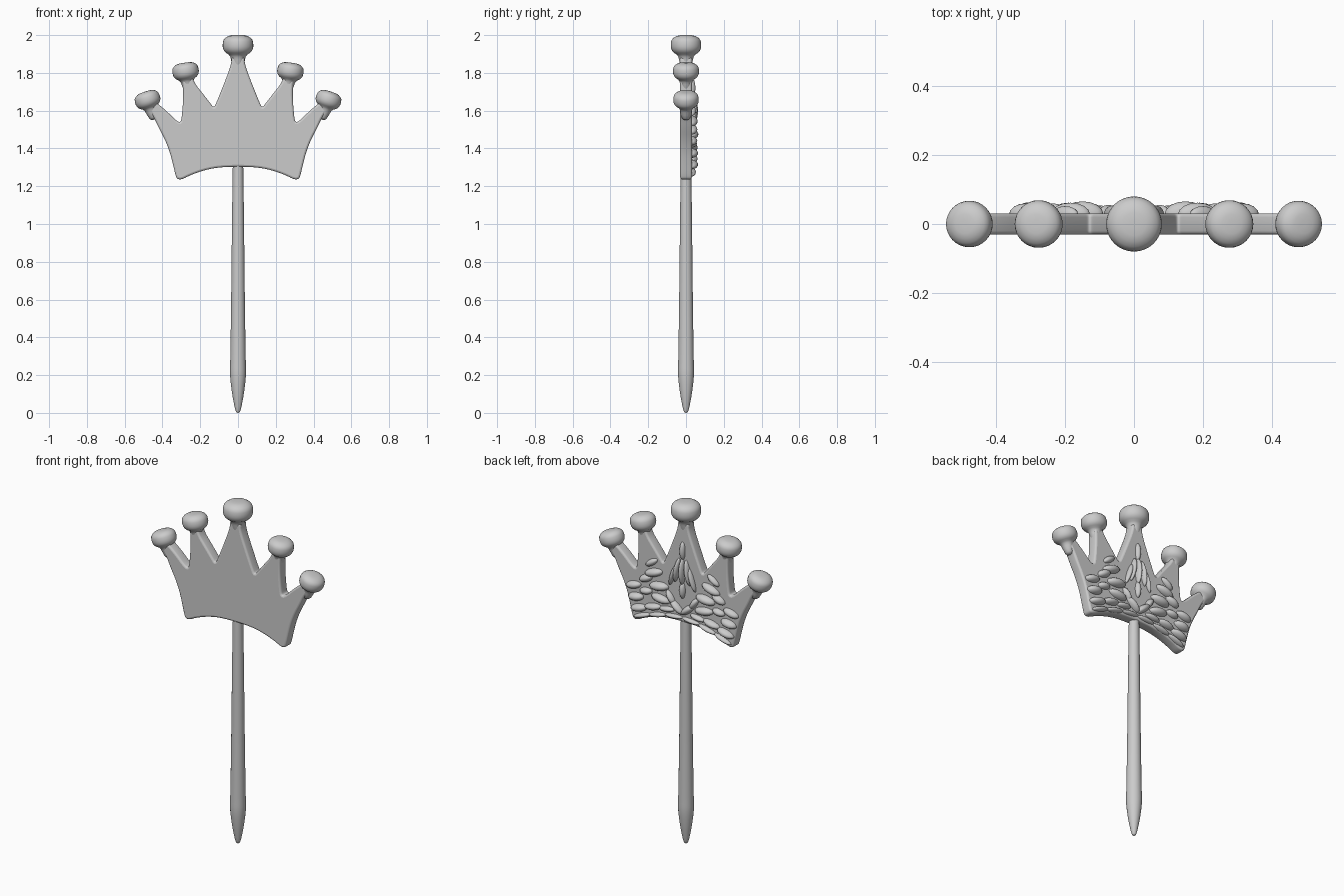
import bpy, bmesh
from math import radians, cos, sin, pi
from mathutils import Matrix, Vector

if "Cube" in bpy.data.objects:
    bpy.data.objects.remove(bpy.data.objects["Cube"])


def finish(name, bm, angle=50):
    bmesh.ops.recalc_face_normals(bm, faces=bm.faces)
    me = bpy.data.meshes.new(name)
    bm.to_mesh(me)
    bm.free()
    ob = bpy.data.objects.new(name, me)
    bpy.context.collection.objects.link(ob)
    smooth(ob, angle)
    return ob


def smooth(ob, angle):
    bpy.ops.object.select_all(action='DESELECT')
    ob.select_set(True)
    bpy.context.view_layer.objects.active = ob
    bpy.ops.object.shade_smooth_by_angle(angle=radians(angle))


def chaikin(pts, closed, rounds=2):
    # corner cutting rounds off a profile
    for _ in range(rounds):
        n = len(pts)
        out = [] if closed else [pts[0]]
        for i in range(n if closed else n - 1):
            a, b = Vector(pts[i]), Vector(pts[(i + 1) % n])
            out += [a.lerp(b, 0.25), a.lerp(b, 0.75)]
        pts = out if closed else out + [pts[-1]]
    return pts


def lathe(name, profile, mat=Matrix(), segs=32):
    bm = bmesh.new()
    rings = []
    for r, z in profile:
        if r < 1e-5:
            rings.append([bm.verts.new((0, 0, z))] * segs)
        else:
            rings.append([bm.verts.new((r * cos(2 * pi * i / segs), r * sin(2 * pi * i / segs), z))
                          for i in range(segs)])
    for lo, hi in zip(rings, rings[1:]):
        for i in range(segs):
            j = (i + 1) % segs
            bm.faces.new(list(dict.fromkeys((lo[i], lo[j], hi[j], hi[i]))))
    bm.transform(mat)
    return finish(name, bm)


# Stick with rounded point
stick = [(0, 0), (0.012, 0.003), (0.024, 0.06), (0.034, 0.12), (0.043, 0.2), (0.041, 0.27),
         (0.036, 0.6), (0.032, 1.0), (0.028, 1.3), (0.026, 1.36), (0, 1.37)]
lathe("stick", chaikin(stick, False))

# Crown plate: right half of the outline, mirrored
half = [(0.035, 1.89), (0.035, 1.845), (0.075, 1.74), (0.115, 1.64), (0.128, 1.615), (0.145, 1.637),
        (0.19, 1.695), (0.23, 1.745), (0.245, 1.79), (0.3, 1.785), (0.29, 1.735), (0.29, 1.66),
        (0.297, 1.57), (0.304, 1.535), (0.33, 1.55), (0.37, 1.59), (0.41, 1.625), (0.45, 1.655),
        (0.485, 1.62), (0.445, 1.565), (0.42, 1.51), (0.388, 1.45), (0.362, 1.385), (0.345, 1.32),
        (0.33, 1.255), (0.322, 1.238), (0.298, 1.235), (0.25, 1.26), (0.17, 1.288), (0.08, 1.303)]
outline = chaikin(half + [(-x, z) for x, z in reversed(half)], True)
cu = bpy.data.curves.new("crown_plate", 'CURVE')
cu.dimensions = '2D'
cu.fill_mode = 'BOTH'
cu.extrude, cu.bevel_depth, cu.offset, cu.bevel_resolution = 0.02, 0.011, -0.011, 2
sp = cu.splines.new('POLY')
sp.points.add(len(outline) - 1)
for p, (x, z) in zip(sp.points, outline):
    p.co = (x, z, 0, 1)
sp.use_cyclic_u = True
plate = bpy.data.objects.new("crown_plate", cu)
plate.rotation_euler = (pi / 2, 0, 0)
bpy.context.collection.objects.link(plate)
bpy.ops.object.select_all(action='DESELECT')
plate.select_set(True)
bpy.context.view_layer.objects.active = plate
bpy.ops.object.convert(target='MESH')
smooth(plate, 40)

# Knobs on the spike tips
knob = [(0, 0.056), (0.045, 0.055), (0.074, 0.037), (0.081, 0.015), (0.081, -0.012),
        (0.07, -0.034), (0.042, -0.052), (0.036, -0.08), (0.026, -0.125), (0, -0.13)]
knob = chaikin(knob, False, 1)
for name, x, z, tilt, s in (("centre_knob", 0, 1.944, 0, 1.0),
                            ("inner_knob", 0.277, 1.806, 9, 0.86),
                            ("outer_knob", 0.478, 1.656, 19, 0.84)):
    for side in ((1, -1) if x else (1,)):
        m = (Matrix.Translation((side * x, 0, z)) @ Matrix.Rotation(radians(side * tilt), 4, 'Y')
             @ Matrix.Diagonal((s, s * 0.99, s, 1)))
        lathe(name, knob, m)

# Raised leaf ornament on the back: x, z, half length, half width, slope, height
petals = [
    (0.035, 1.60, 0.075, 0.016, 100, 0.032), (0.062, 1.565, 0.07, 0.014, 108, 0.026),
    (0.035, 1.385, 0.055, 0.02, 40, 0.032), (0.075, 1.43, 0.045, 0.018, 55, 0.028),
    (0.14, 1.405, 0.06, 0.024, 8, 0.034), (0.15, 1.475, 0.062, 0.026, -8, 0.038),
    (0.185, 1.545, 0.06, 0.024, -18, 0.034), (0.20, 1.60, 0.045, 0.018, -35, 0.024),
    (0.235, 1.50, 0.045, 0.022, -25, 0.032), (0.235, 1.425, 0.04, 0.02, -10, 0.03),
    (0.315, 1.44, 0.05, 0.022, -15, 0.032), (0.30, 1.375, 0.05, 0.024, -10, 0.036),
    (0.28, 1.315, 0.055, 0.022, -15, 0.036), (0.19, 1.345, 0.055, 0.02, -12, 0.034),
    (0.10, 1.355, 0.05, 0.016, -8, 0.026), (0.26, 1.275, 0.06, 0.014, -20, 0.024),
    (0.16, 1.305, 0.06, 0.014, -14, 0.024), (0.055, 1.325, 0.06, 0.013, -5, 0.022)]
bm = bmesh.new()


def petal(x, z, length, width, slope, height):
    m = (Matrix.Translation((x, 0.028, z)) @ Matrix.Rotation(radians(-slope), 4, 'Y')
         @ Matrix.Diagonal((length, height, width, 1)))
    bmesh.ops.create_uvsphere(bm, u_segments=16, v_segments=10, radius=1, matrix=m)


for x, z, a, b, slope, h in petals:
    petal(x, z, a, b, slope, h)
    petal(-x, z, a, b, 180 - slope, h)
petal(0, 1.60, 0.08, 0.016, 90, 0.036)
petal(0, 1.72, 0.055, 0.017, 90, 0.022)
petal(0, 1.49, 0.05, 0.018, 90, 0.024)
finish("leaf_ornament", bm, 80)
